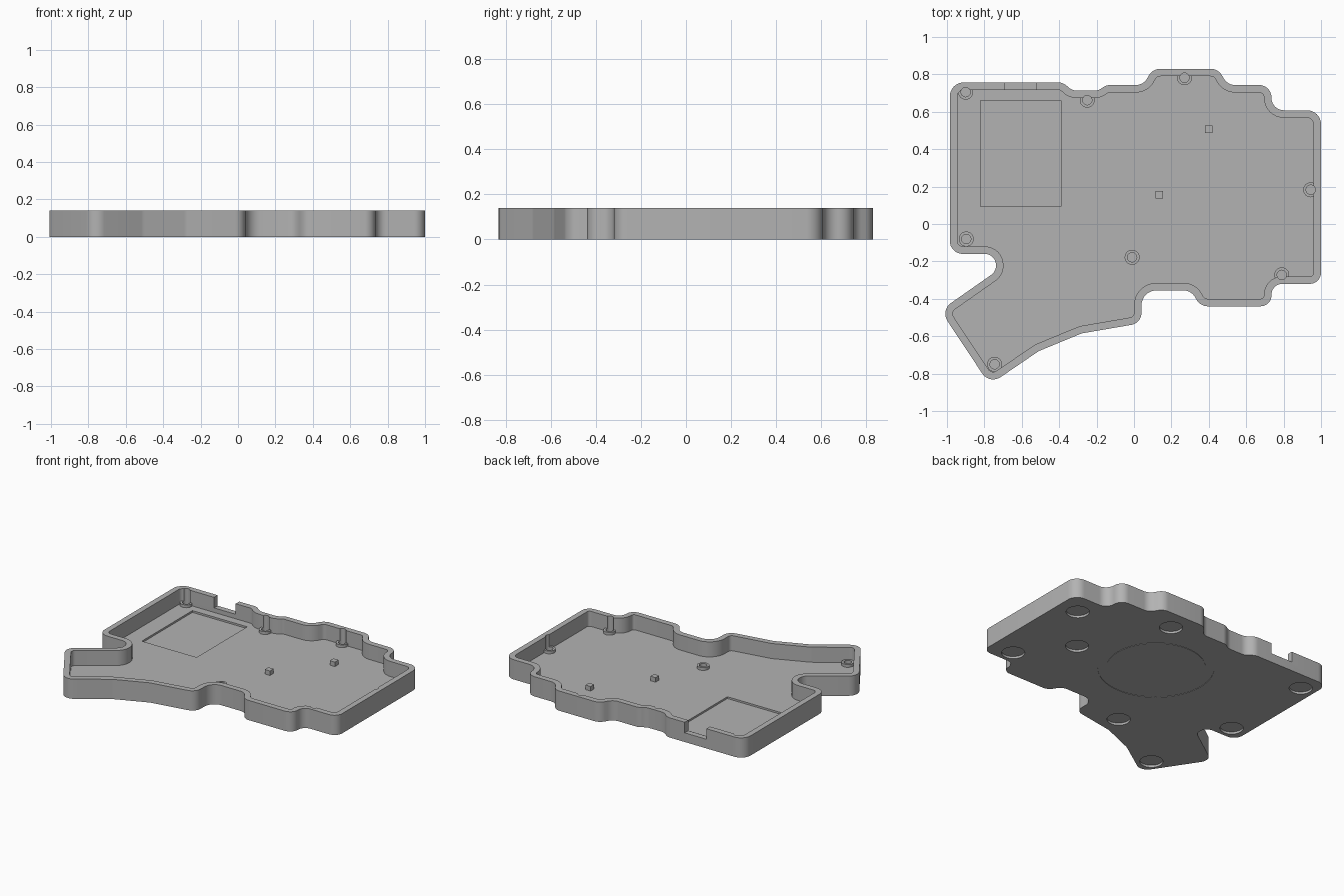
import bpy, bmesh, math
from mathutils import Vector

if "Cube" in bpy.data.objects:
    bpy.data.objects.remove(bpy.data.objects["Cube"])

HEIGHT, FLOOR, WALL = 0.14, 0.033, 0.04

grey = bpy.data.materials.new("plain grey")
grey.diffuse_color = (0.45, 0.45, 0.45, 1)
grey.use_nodes = True
grey.node_tree.nodes["Principled BSDF"].inputs["Base Color"].default_value = grey.diffuse_color

# Outline corners, clockwise from the top left: x, y, corner radius
OUTLINE = [
    (-.985, .757, .075), (-.38, .757, .07), (-.33, .713, .07), (-.19, .713, .07),
    (-.15, .743, .07), (.05, .743, .07), (.10, .83, .07), (.45, .83, .07),
    (.50, .743, .07), (.735, .743, .066), (.735, .608, .066), (1.0, .608, .075),
    (1.0, -.32, .06), (.735, -.32, .058), (.735, -.44, .058), (.355, -.44, .07),
    (.305, -.355, .07), (.04, -.355, .08), (.04, -.53, .065), (-.28, -.585, .1),
    (-.51, -.68, .1), (-.772, -.859, .07), (-1.035, -.462, .07), (-.738, -.254, .06),
    (-.738, -.16, .06), (-.985, -.16, .07)]
POSTS = [(-.9, .705), (-.25, .662), (.27, .782), (.945, .183),
         (.79, -.272), (-.01, -.178), (-.897, -.08), (-.745, -.75)]
FEET = [(.85, .45), (.26, .68), (.83, -.22), (.57, .11),
        (-.88, .62), (-.24, -.44), (-.87, -.06), (-.75, -.72)]


def rounded(corners, segments=8):
    """Replace every corner by an arc of its radius."""
    path = []
    for i, (x, y, r) in enumerate(corners):
        p = Vector((x, y))
        a = (Vector(corners[i - 1][:2]) - p).normalized()
        b = (Vector(corners[(i + 1) % len(corners)][:2]) - p).normalized()
        half = a.angle(b) / 2
        centre = p + (a + b).normalized() * (r / math.sin(half))
        start = p + a * (r / math.tan(half)) - centre
        end = p + b * (r / math.tan(half)) - centre
        sweep = math.pi - 2 * half
        for k in range(segments + 1):
            t = k / segments
            path.append(centre + (start * math.sin((1 - t) * sweep)
                                  + end * math.sin(t * sweep)) / math.sin(sweep))
    return path


def inset(path, d):
    """Move a clockwise path inwards by d."""
    out = []
    for i, p in enumerate(path):
        a = (p - path[i - 1]).normalized()
        b = (path[(i + 1) % len(path)] - p).normalized()
        n = Vector((a.y, -a.x)) + Vector((b.y, -b.x))
        n.normalize()
        out.append(p + n * (d / n.dot(Vector((a.y, -a.x)))))
    return out


def circle(x, y, r, n=32):
    return [Vector((x + r * math.cos(2 * math.pi * k / n),
                    y + r * math.sin(2 * math.pi * k / n))) for k in range(n)]


def rect(x0, x1, y0, y1):
    return [Vector(p) for p in ((x0, y0), (x1, y0), (x1, y1), (x0, y1))]


def add_prism(bm, path, z0, z1):
    low = [bm.verts.new((p.x, p.y, z0)) for p in path]
    high = [bm.verts.new((p.x, p.y, z1)) for p in path]
    bm.faces.new(low)
    bm.faces.new(high)
    for i in range(len(path)):
        j = (i + 1) % len(path)
        bm.faces.new((low[i], low[j], high[j], high[i]))


def make(name, prisms, cutter=False):
    bm = bmesh.new()
    for path, z0, z1 in prisms:
        add_prism(bm, path, z0, z1)
    bmesh.ops.recalc_face_normals(bm, faces=bm.faces)
    mesh = bpy.data.meshes.new(name)
    bm.to_mesh(mesh)
    bm.free()
    mesh.materials.append(grey)
    ob = bpy.data.objects.new(name, mesh)
    bpy.context.collection.objects.link(ob)
    ob.hide_render = cutter
    return ob


def combine(target, tool, operation):
    """Apply a boolean and drop the tool."""
    mod = target.modifiers.new(operation, 'BOOLEAN')
    mod.object, mod.operation, mod.solver = tool, operation, 'EXACT'
    bpy.context.view_layer.objects.active = target
    bpy.ops.object.modifier_apply(modifier=mod.name)
    bpy.data.objects.remove(tool)


# Tray: solid outline hollowed down to the floor
outer = rounded(OUTLINE)
tray = make("tray", [(outer, 0, HEIGHT)])
combine(tray, make("cavity", [(inset(outer, WALL), FLOOR, .3)], True), 'DIFFERENCE')

# Screw bosses, then their holes, which also groove the nearby walls
combine(tray, make("bosses", [(circle(x, y, .04), FLOOR - .01, FLOOR + .02)
                              for x, y in POSTS]), 'UNION')
combine(tray, make("boss_holes", [(circle(x, y, .025, 24), FLOOR - .005, .3)
                                  for x, y in POSTS], True), 'DIFFERENCE')

# Battery pocket and the cable slot in the back wall
combine(tray, make("pocket_and_slot", [(rect(-.82, -.39, .093, .66), .02, .1),
                                       (rect(-.69, -.52, .70, .80), .065, .3)], True),
        'DIFFERENCE')

# Round foot recesses under the floor
combine(tray, make("foot_recesses", [(circle(x, y, .075), -.1, .016)
                                     for x, y in FEET], True), 'DIFFERENCE')

# Shallow ring groove under the floor
ring = make("ring_groove", [(circle(0, .22, .375, 64), -.1, .003)], True)
combine(ring, make("ring_core", [(circle(0, .22, .32, 64), -.2, .1)], True), 'DIFFERENCE')
combine(tray, ring, 'DIFFERENCE')

# Small square support pegs on the floor
pegs = make("support_pegs", [(rect(x - .02, x + .02, y - .02, y + .02), FLOOR - .002, .065)
                             for x, y in ((.4, .507), (.135, .157))])

# Smooth the rounded walls, keep the edges sharp
bpy.ops.object.select_all(action='DESELECT')
tray.select_set(True)
bpy.context.view_layer.objects.active = tray
bpy.ops.object.shade_smooth_by_angle(angle=math.radians(30))
